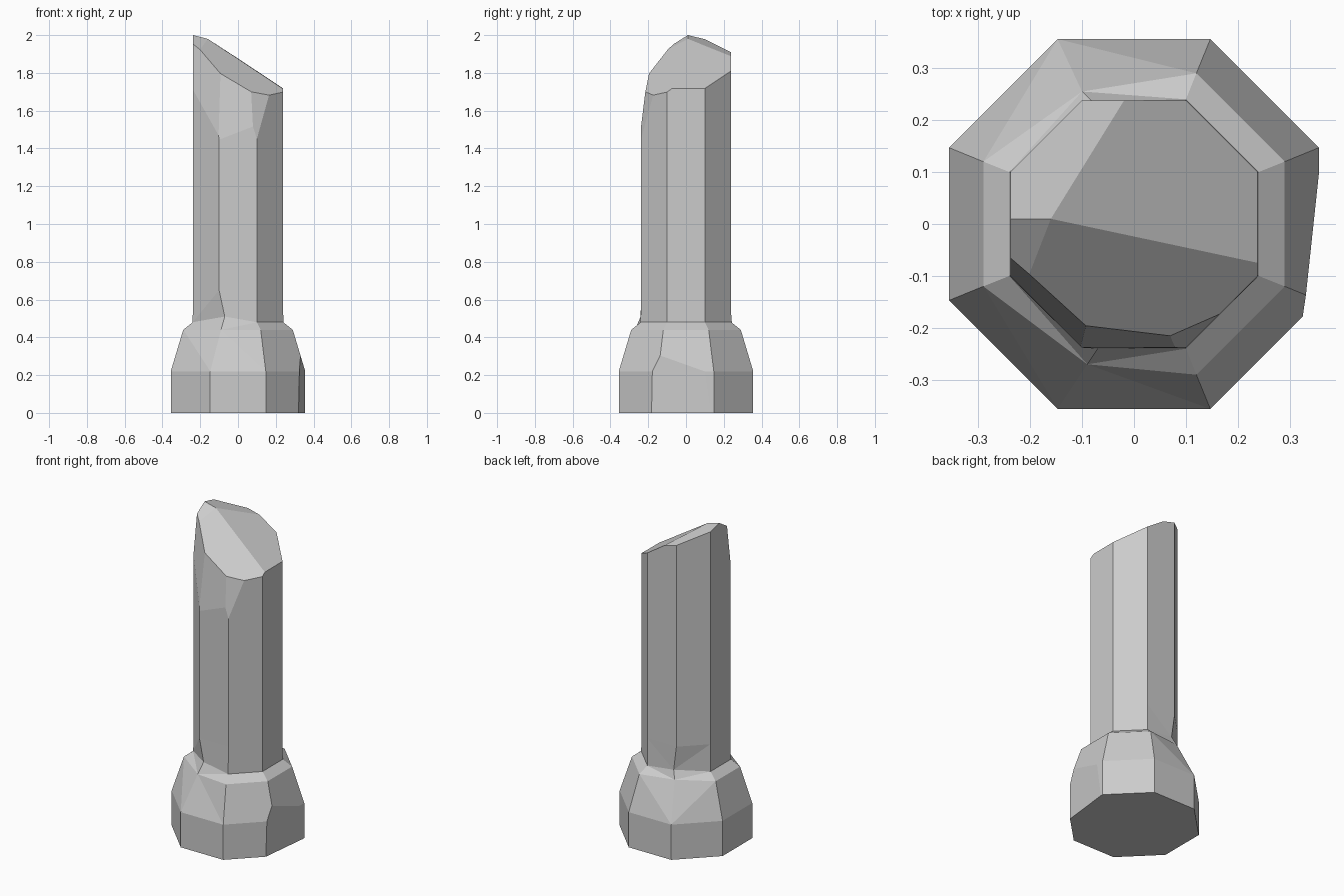
import bpy, bmesh
from mathutils import Vector

if "Cube" in bpy.data.objects:
    bpy.data.objects.remove(bpy.data.objects["Cube"])


def octagon(a, b, z):
    """Eight corners, counter-clockwise: a = face distance, b = half face width."""
    pts = [(a, -b), (a, b), (b, a), (-b, a), (-a, b), (-a, -b), (-b, -a), (b, -a)]
    return [Vector((x, y, z)) for x, y in pts]


# Stacked outline: plinth, collar, shaft
rings = [octagon(*p) for p in (
    (0.356, 0.147, 0.0), (0.356, 0.147, 0.22), (0.29, 0.12, 0.44),
    (0.24, 0.1, 0.48), (0.238, 0.1, 0.65), (0.238, 0.1, 2.1))]

# Worn corners on the collar and foot of the shaft
rings[2][3] = Vector((-0.10, 0.255, 0.45))
rings[2][6] = Vector((-0.09, -0.27, 0.44))
rings[3][6] = Vector((-0.07, -0.24, 0.51))
rings[3][3] = Vector((-0.08, 0.236, 0.50))

bm = bmesh.new()
vs = [[bm.verts.new(p) for p in r] for r in rings]
for lo, hi in zip(vs, vs[1:]):
    for i in range(8):
        j = (i + 1) % 8
        bm.faces.new((lo[i], lo[j], hi[j], hi[i]))
bm.faces.new(vs[0][::-1])
bm.faces.new(vs[-1])
bmesh.ops.triangulate(bm, faces=[f for f in bm.faces if len(f.verts) == 4])


def chip(p, q, r):
    """Slice off everything beyond the plane through three points and cap it."""
    p, q, r = Vector(p), Vector(q), Vector(r)
    n = (q - p).cross(r - p).normalized()
    if n.dot(Vector((0, 0, 1)) - p) > 0:
        n = -n
    geom = bm.verts[:] + bm.edges[:] + bm.faces[:]
    bmesh.ops.bisect_plane(bm, geom=geom, dist=1e-5, plane_co=p, plane_no=n,
                           clear_outer=True)
    rim = [e for e in bm.edges if e.is_boundary]
    if rim:
        bmesh.ops.holes_fill(bm, edges=rim, sides=0)


peak, ridge = (-0.238, 0.01, 2.0), (-0.16, 0.01, 1.98)
# Broken top: back slope, front slope, two facets at the peak
chip(ridge, (0.235, 0.1, 1.72), (0.1, 0.24, 1.81))
chip(ridge, (0.07, -0.215, 1.70), (0.235, -0.1, 1.70))
chip(peak, ridge, (-0.1, 0.235, 1.91))
chip(peak, ridge, (-0.235, -0.1, 1.93))
# Chipped upper shaft: front, front left, front right
chip((-0.1, -0.24, 1.43), (0.08, -0.24, 1.5), (-0.02, -0.2, 1.79))
chip((-0.24, -0.1, 1.7), (-0.1, -0.24, 1.45), (-0.14, -0.15, 1.87))
chip((0.08, -0.24, 1.5), (0.07, -0.215, 1.7), (0.13, -0.19, 1.68))
# Chipped plinth on the right
chip((0.357, 0.14, 0), (0.32, -0.19, 0.02), (0.328, -0.16, 0.29))

bmesh.ops.dissolve_limit(bm, angle_limit=0.01, verts=bm.verts[:], edges=bm.edges[:])
bmesh.ops.recalc_face_normals(bm, faces=bm.faces[:])
mesh = bpy.data.meshes.new("broken_column")
bm.to_mesh(mesh)
bm.free()
column = bpy.data.objects.new("broken_column", mesh)
bpy.context.collection.objects.link(column)
